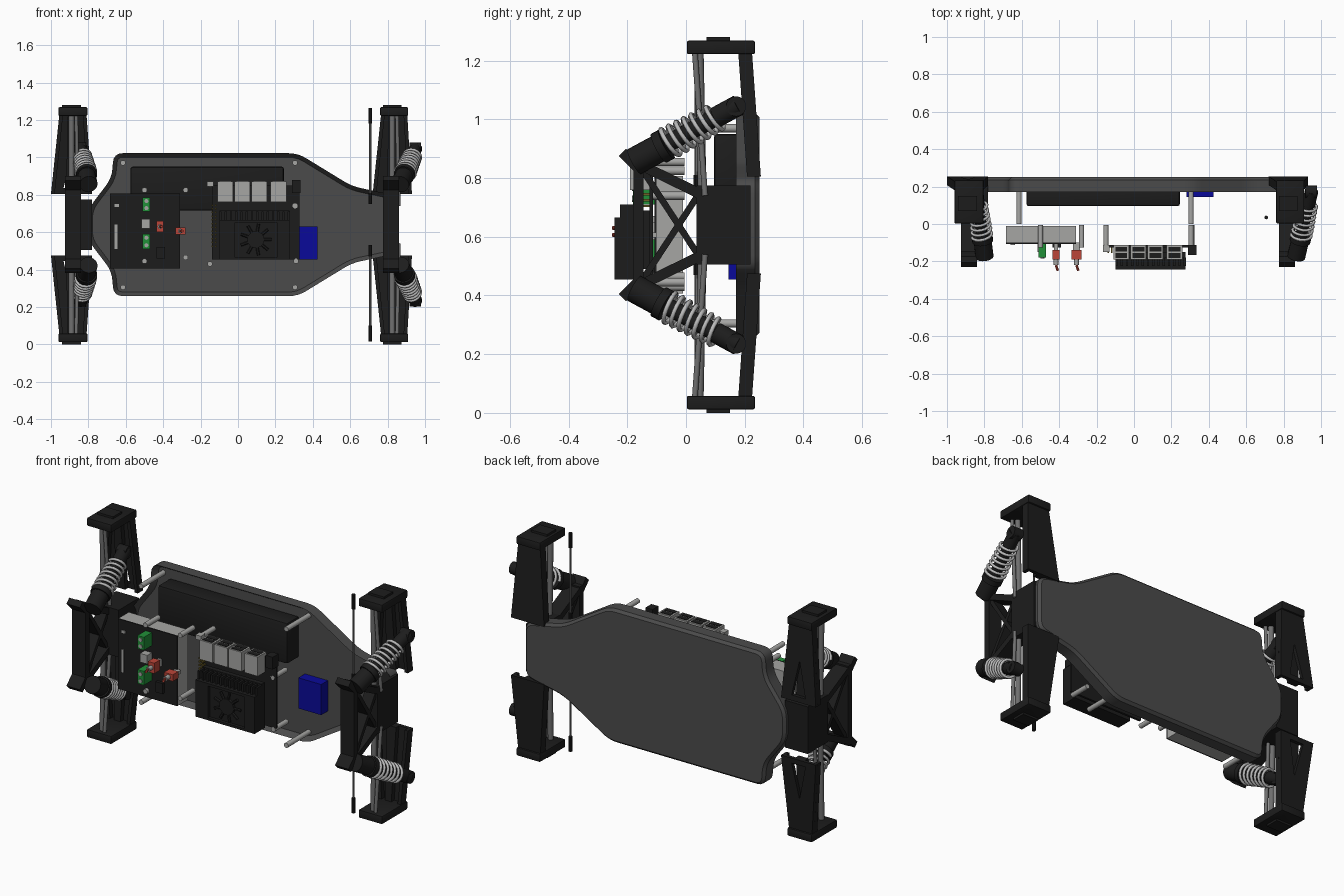
import bpy, bmesh, math
from mathutils import Vector, Matrix

if "Cube" in bpy.data.objects:
    bpy.data.objects.remove(bpy.data.objects["Cube"])

C = 0.64  # height of the long symmetry axis

def mat(name, r, g, b):
    m = bpy.data.materials.new(name)
    m.diffuse_color = (r, g, b, 1)
    m.use_nodes = True
    m.node_tree.nodes["Principled BSDF"].inputs["Base Color"].default_value = m.diffuse_color
    return m

BLACK = mat("black plastic", .012, .012, .012)
GREY = mat("chassis grey", .07, .07, .07)
LIGHT = mat("light grey", .38, .38, .37)
STEEL = mat("spring steel", .5, .5, .5)
ROD = mat("rod grey", .16, .16, .16)
BLUE = mat("blue", .003, .003, .32)
RED = mat("red", .5, .06, .04)
GREEN = mat("green", .015, .28, .04)
GOLD = mat("gold", .16, .12, .02)

def finish(name, bm, m):
    bmesh.ops.recalc_face_normals(bm, faces=bm.faces[:])
    me = bpy.data.meshes.new(name)
    bm.to_mesh(me)
    bm.free()
    me.materials.append(m)
    ob = bpy.data.objects.new(name, me)
    bpy.context.collection.objects.link(ob)
    return ob

def box(name, x0, x1, y0, y1, z0, z1, m, bev=0):
    bm = bmesh.new()
    bmesh.ops.create_cube(bm, size=1)
    for v in bm.verts:
        v.co = ((x0 + x1) / 2 + v.co.x * (x1 - x0), (y0 + y1) / 2 + v.co.y * (y1 - y0),
                (z0 + z1) / 2 + v.co.z * (z1 - z0))
    if bev:
        bmesh.ops.bevel(bm, geom=bm.edges[:], offset=bev, segments=2, profile=.5, affect='EDGES')
    return finish(name, bm, m)

def rod(name, a, b, r, m, r2=None, seg=20):
    a, b = Vector(a), Vector(b)
    bm = bmesh.new()
    M = Matrix.Translation((a + b) / 2) @ (b - a).to_track_quat('Z', 'Y').to_matrix().to_4x4()
    bmesh.ops.create_cone(bm, cap_ends=True, segments=seg, radius1=r, radius2=r if r2 is None else r2,
                          depth=(b - a).length, matrix=M)
    return finish(name, bm, m)

def prism(name, pts, y0, y1, m, s=1, lean=0):
    """Polygon of (x, height above axis) pushed along y; s=-1 mirrors it downwards."""
    bm = bmesh.new()
    f = [[bm.verts.new((x, y - lean * (d - .165), C + s * d)) for x, d in pts] for y in (y0, y1)]
    n = len(pts)
    bm.faces.new(f[0])
    bm.faces.new(f[1])
    for i in range(n):
        bm.faces.new((f[0][i], f[0][(i + 1) % n], f[1][(i + 1) % n], f[1][i]))
    return finish(name, bm, m)

def beam(name, x0, x1, a, b, w, m):
    """Flat bar between two (y, height above axis) points."""
    a, b = Vector(a), Vector(b)
    d = (b - a).normalized() * w / 2
    n = Vector((-d.y, d.x))
    bm = bmesh.new()
    f = [[bm.verts.new((x, p.x, C + p.y)) for p in (a + n - d, b + n + d, b - n + d, a - n - d)] for x in (x0, x1)]
    bm.faces.new(f[0])
    bm.faces.new(f[1])
    for i in range(4):
        j = (i + 1) % 4
        bm.faces.new((f[0][i], f[0][j], f[1][j], f[1][i]))
    return finish(name, bm, m)

def rounded(pts, r):
    out = []
    for i, p in enumerate(pts):
        p, a, b = Vector(p), Vector(pts[i - 1]), Vector(pts[(i + 1) % len(pts)])
        a, b = p + (a - p).normalized() * r, p + (b - p).normalized() * r
        out += [a.lerp(p, t).lerp(p.lerp(b, t), t) for t in (0, .25, .5, .75, 1)]
    return out

# chassis tray: rounded outline, recessed front, softened back edge
half = [(-.80, .085), (-.675, .25), (-.665, .382), (.32, .382), (.61, .205), (.85, .155)]
outline = rounded(half + [(x, -d) for x, d in reversed(half)], .05)
bm = bmesh.new()
back = bm.faces.new([bm.verts.new((p.x, .235, C + p.y)) for p in outline])
ext = bmesh.ops.extrude_face_region(bm, geom=[back])
front = [g for g in ext["geom"] if isinstance(g, bmesh.types.BMFace)][0]
for v in front.verts:
    v.co.y = .17
bmesh.ops.recalc_face_normals(bm, faces=bm.faces[:])
if back.is_valid is False or not any(f.is_valid and len(f.verts) == len(outline) and f.calc_center_median().y > .22 for f in bm.faces):
    back = bm.faces.new([v for v in bm.verts if v.co.y > .22])
bmesh.ops.recalc_face_normals(bm, faces=bm.faces[:])
caps = [f for f in bm.faces if len(f.verts) == len(outline)]
for f in caps:
    is_front = f.calc_center_median().y < .2
    bmesh.ops.inset_region(bm, faces=[f], thickness=.022 if is_front else .014, use_even_offset=True)
    for v in f.verts:
        v.co.y = .205 if is_front else .25
finish("chassis_tray", bm, GREY)

# battery and blue module
box("battery", -.575, .245, .095, .207, .715, .95, BLACK, .012)
box("blue_module", .28, .425, .145, .207, .455, .63, BLUE)

# standoffs
for x, z in ((-.615, .97), (.305, .97), (-.615, .305), (.305, .305)):
    rod("long_standoff", (x, .207, z), (x, 0, z), .014, LIGHT, seg=12)
for x, z in ((-.5, .825), (-.28, .825), (-.28, .465), (-.5, .445), (-.15, .43), (.31, .445), (.305, .74), (-.15, .855)):
    rod("short_standoff", (x, -.005, z), (x, -.125, z), .014, LIGHT, seg=12)

# control board on a light box
box("control_box", -.685, -.31, -.1, -.01, .406, .807, LIGHT)
box("control_board", -.685, -.31, -.108, -.1, .406, .807, BLACK)
for z0, z1 in ((.71, .785), (.51, .59)):
    box("green_terminal", -.51, -.47, -.18, -.108, z0, z1, GREEN)
    for k in (.25, .75):
        z = z0 + (z1 - z0) * k
        rod("terminal_screw", (-.49, -.179, z), (-.49, -.184, z), .011, LIGHT, seg=10)
box("white_connector", -.515, -.47, -.15, -.108, .62, .67, LIGHT)
box("board_chip", -.435, -.39, -.125, -.108, .46, .52, BLACK)
box("board_strip", -.66, -.645, -.113, -.108, .51, .64, LIGHT)
box("board_strip_small", -.66, -.635, -.113, -.108, .735, .75, LIGHT)
for x0, x1, z0, z1 in ((-.437, -.397, .6, .66), (-.335, -.28, .587, .625)):
    x, z = (x0 + x1) / 2, (z0 + z1) / 2
    box("red_switch", x0, x1, -.19, -.14, z0, z1, RED)
    box("switch_foot", x0 + .01, x1 - .01, -.14, -.1, z0 + .01, z1 - .01, LIGHT)
    rod("switch_collar", (x, -.19, z), (x, -.22, z), .013, LIGHT, seg=12)
    rod("switch_lever", (x, -.22, z), (x + .01, -.25, z), .007, RED, seg=10)

# computer board, heat sink and fan
box("computer_board", -.14, .33, -.125, -.112, .455, .85, BLACK)
box("heat_sink_base", -.1, .275, -.178, -.15, .455, .715, BLACK)
box("heat_sink_core", -.06, .24, -.15, -.125, .49, .69, BLACK)
for i in range(14):
    x = -.1 + i * .0281
    box("heat_sink_fin", x, x + .012, -.225, -.178, .665, .71, BLACK)
box("heat_sink_block", -.1, .275, -.225, -.178, .455, .665, BLACK)
for x0, x1, z0, z1 in ((-.1, .275, .455, .468), (-.1, .275, .65, .665), (-.1, -.02, .468, .65), (.21, .275, .468, .65)):
    box("fan_frame", x0, x1, -.243, -.225, z0, z1, BLACK)
rod("fan_hub", (.095, -.225, .56), (.095, -.241, .56), .045, BLACK, seg=24)
for i in range(9):
    a = i * math.tau / 9
    d = Vector((math.cos(a), 0, math.sin(a)))
    c = Vector((.095, -.233, .56))
    rod("fan_blade", c + d * .04, c + d * .085, .008, BLACK, seg=6)
for x in (-.11, -.018, .073, .175):
    box("port", x, x + .083, -.19, -.112, .76, .87, LIGHT)
    for y in (-.182, -.148):
        box("port_opening", x + .01, x + .073, y, y + .026, .87, .873, BLACK)
box("power_jack", .29, .335, -.165, -.112, .81, .88, BLACK)
box("small_port", -.165, -.13, -.15, -.112, .845, .87, LIGHT)
for i in range(12):
    for x in (-.137, -.12):
        z = .525 + i * .02
        box("header_pin", x - .004, x + .004, -.155, -.112, z - .004, z + .004, GOLD)

def shock(a, b):
    a, b = Vector(a), Vector(b)
    P = lambda t: a.lerp(b, t)
    rod("shock_cap", P(-.03), P(.24), .048, BLACK)
    rod("shock_collar", P(.2), P(.27), .056, BLACK)
    rod("shock_body", P(.24), P(.76), .03, BLACK)
    rod("shock_foot", P(.73), P(.94), .036, BLACK)
    rod("shock_end", P(.92) - Vector((.03, 0, 0)), P(.92) + Vector((.03, 0, 0)), .034, BLACK)
    q = (b - a).to_track_quat('Z', 'Y')
    cu = bpy.data.curves.new("shock_spring", 'CURVE')
    cu.dimensions, cu.bevel_depth, cu.bevel_resolution = '3D', .008, 1
    n, turns = 112, 7
    sp = cu.splines.new('POLY')
    sp.points.add(n)
    for i in range(n + 1):
        t = i / n
        w = math.tau * turns * t
        r = .054 - .008 * t
        p = P(.27 + .48 * t) + q @ Vector((r * math.cos(w), r * math.sin(w), 0))
        sp.points[i].co = (*p, 1)
    cu.materials.append(STEEL)
    bpy.context.collection.objects.link(bpy.data.objects.new("shock_spring", cu))

# both axle ends: (tower x, arm inner x, arm outer x, shock x start/end, open arm)
ENDS = [((-.925, -.84), (-1.0, -.78), (-.955, -.81), (-.80, -.845), True),
        ((.775, .86), (.72, .93), (.765, .905), (.87, .955), False)]
for (t0, t1), (i0, i1), (o0, o1), (s0, s1), is_open in ENDS:
    # gearbox and shock tower
    box("gearbox", t0, t1 + (.06 if is_open else 0), .035, .22, C - .135, C + .135, BLACK)
    beam("tower_front_bar", t0, t1, (-.162, -.21), (-.162, .21), .035, BLACK)
    for s in (1, -1):
        beam("tower_side_bar", t0, t1, (-.155, s * .205), (.05, s * .105), .035, BLACK)
        beam("tower_horn", t0, t1, (-.205, s * .235), (-.16, s * .19), .035, BLACK)
        beam("tower_brace", t0 + .01, t1 - .01, (-.15, -s * .19), (.04, s * .1), .022, BLACK)
        # suspension arm
        e = .02
        mid = lambda k: (i0 + (o0 - i0) * k, i1 + (o1 - i1) * k)
        m0, m1 = mid(.55)
        if is_open:
            xc = (m0 + m1) / 2
            prism("arm_outer_plate", [(m0, .396), (m1, .396), (o1, .59), (o0, .59)], .235, .255, BLACK, s, .071)
            prism("arm_leg", [(i0, .165), (i0 + .06, .165), (xc, .396), (m0, .396)], .235, .255, BLACK, s, .071)
            prism("arm_leg", [(i1 - .06, .165), (i1, .165), (m1, .396), (xc, .396)], .235, .255, BLACK, s, .071)
            prism("arm_foot", [(i0, .165), (i1, .165), (i1 - .01, .195), (i0 + .01, .195)], .235, .255, BLACK, s, .071)
        else:
            prism("arm_plate", [(i0, .165), (i1, .165), (o1, .59), (o0, .59)], .235, .255, BLACK, s, .071)
        prism("arm_rim", [(i0, .165), (i0 + e, .165), (o0 + e, .59), (o0, .59)], .208, .236, BLACK, s, .071)
        prism("arm_rim", [(i1 - e, .165), (i1, .165), (o1, .59), (o1 - e, .59)], .208, .236, BLACK, s, .071)
        xm = (i0 + i1) / 2
        prism("arm_rib", [(xm - .03, .165), (xm + .03, .165), (xm + .02, .59), (xm - .02, .59)], .208, .236, BLACK, s, .071)
        # wheel carrier with raised pad
        z0, z1 = sorted((C + s * .582, C + s * .628))
        box("wheel_carrier", o0 - .005, o1 + .005, .003, .235, z0, z1, BLACK, .006)
        z0, z1 = sorted((C + s * .62, C + s * .64))
        box("carrier_pad", xm - .05, xm + .05, .07, .15, z0, z1, BLACK)
        # drive shaft and link
        rod("drive_shaft", (xm, .055, C + s * .1), (xm, .045, C + s * .59), .015, ROD)
        rod("upper_link", (xm + .035, .065, C + s * .1), (xm + .025, .03, C + s * .59), .01, ROD, seg=12)
        shock((s0, -.165, C + s * .222), (s1, .2, C + s * .42))

# steering rods with dark ends
for s in (1, -1):
    P = lambda d: (.707, .035, C + s * d)
    rod("steering_rod", P(.12), P(.6), .006, ROD, seg=10)
    rod("steering_rod_outer_end", P(.54), P(.625), .01, BLACK, seg=10)
    rod("steering_rod_inner_end", P(.11), P(.17), .01, BLACK, seg=10)

# smooth round parts, keep sharp edges
for ob in bpy.context.collection.objects:
    ob.select_set(ob.type == 'MESH')
    if ob.type == 'MESH':
        bpy.context.view_layer.objects.active = ob
bpy.ops.object.shade_smooth_by_angle(angle=math.radians(35))
